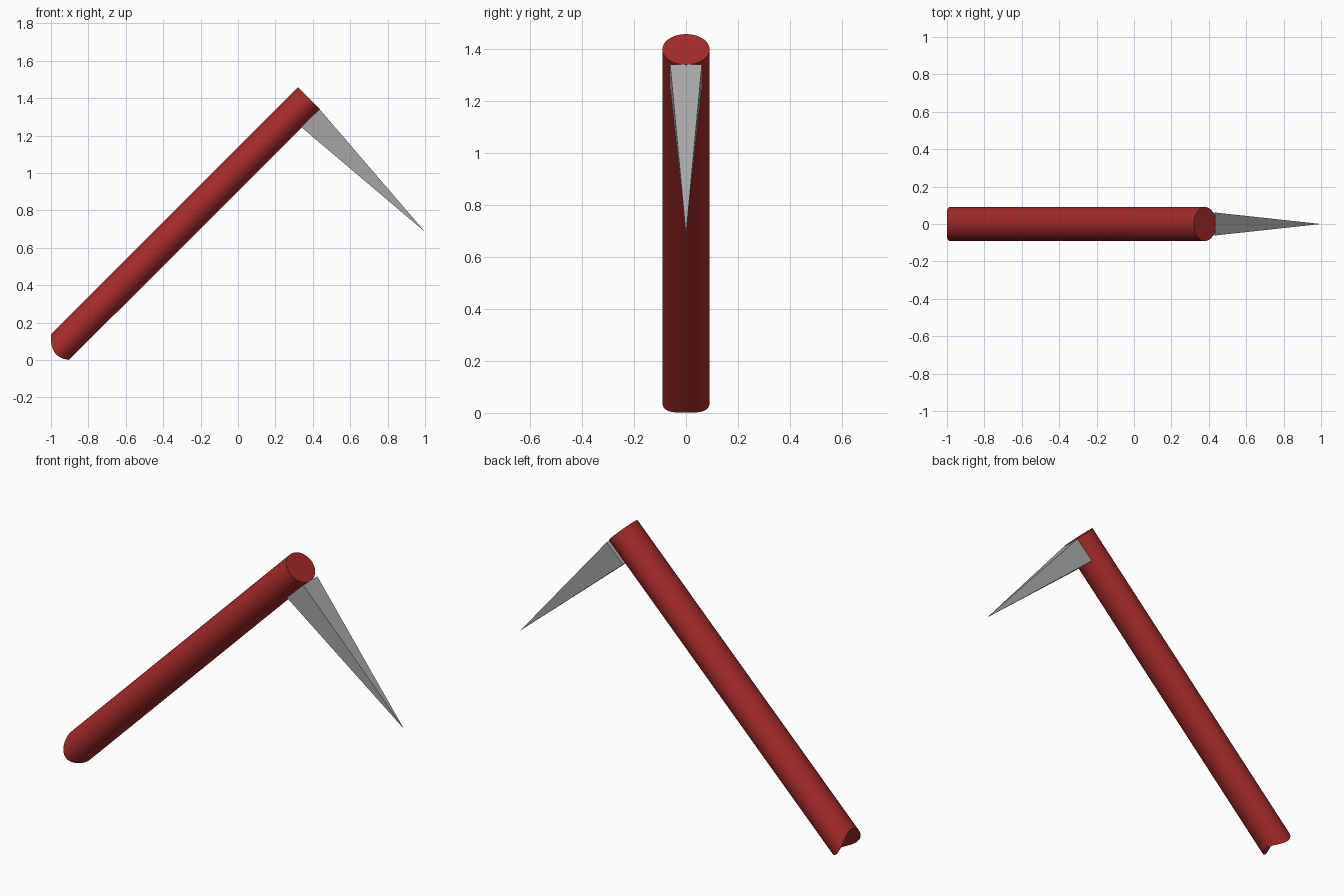
import bpy, bmesh, math
from mathutils import Vector

if "Cube" in bpy.data.objects:
    bpy.data.objects.remove(bpy.data.objects["Cube"])


def material(name, rgb):
    m = bpy.data.materials.new(name)
    m.diffuse_color = (*rgb, 1)
    m.use_nodes = True
    m.node_tree.nodes["Principled BSDF"].inputs["Base Color"].default_value = m.diffuse_color
    return m


def finish(name, bm, mat):
    bmesh.ops.recalc_face_normals(bm, faces=bm.faces)
    me = bpy.data.meshes.new(name)
    bm.to_mesh(me)
    bm.free()
    me.materials.append(mat)
    ob = bpy.data.objects.new(name, me)
    bpy.context.collection.objects.link(ob)
    return ob


red = material("dark red", (0.376, 0.023, 0.023))
grey = material("steel grey", (0.397, 0.397, 0.397))

along = Vector((1, 0, 1)).normalized()    # handle direction
across = Vector((-1, 0, 1)).normalized()  # perpendicular, in the front plane
side = Vector((0, 1, 0))
RU, RY, N = 0.083, 0.091, 48
low, high = Vector((-0.951, 0, 0.070)), Vector((0.379, 0, 1.399))

# Handle: slanted round bar, flat top end, saddle-shaped hollow at the low end
bm = bmesh.new()
bottom, top = [], []
for k in range(N):
    c, s = math.cos(2 * math.pi * k / N), math.sin(2 * math.pi * k / N)
    ring = across * RU * c + side * RY * s
    bottom.append(bm.verts.new(low + ring + along * (0.015 * c - 0.042 * s * s)))
    top.append(bm.verts.new(high + ring))
for k in range(N):
    j = (k + 1) % N
    bm.faces.new((bottom[k], bottom[j], top[j], top[k]))
bm.faces.new(top)
for k in range(-N // 4, N // 4):
    loop = [k, k + 1, N // 2 - k - 1, N // 2 - k]
    loop = list(dict.fromkeys(i % N for i in loop))
    bm.faces.new([bottom[i] for i in loop])
handle = finish("handle", bm, red)
bpy.context.view_layer.objects.active = handle
handle.select_set(True)
bpy.ops.object.shade_smooth_by_angle(angle=math.radians(30))

# Blade: four-sided spike standing on the upper end of the handle
bm = bmesh.new()
tip = bm.verts.new((1.0, 0, 0.685))
base = [bm.verts.new(p) for p in ((0.436, -0.061, 1.341), (0.436, 0.061, 1.341),
                                  (0.337, 0.061, 1.246), (0.337, -0.061, 1.246))]
bm.faces.new(base)
for i in range(4):
    bm.faces.new((base[i], base[(i + 1) % 4], tip))
finish("blade", bm, grey)
